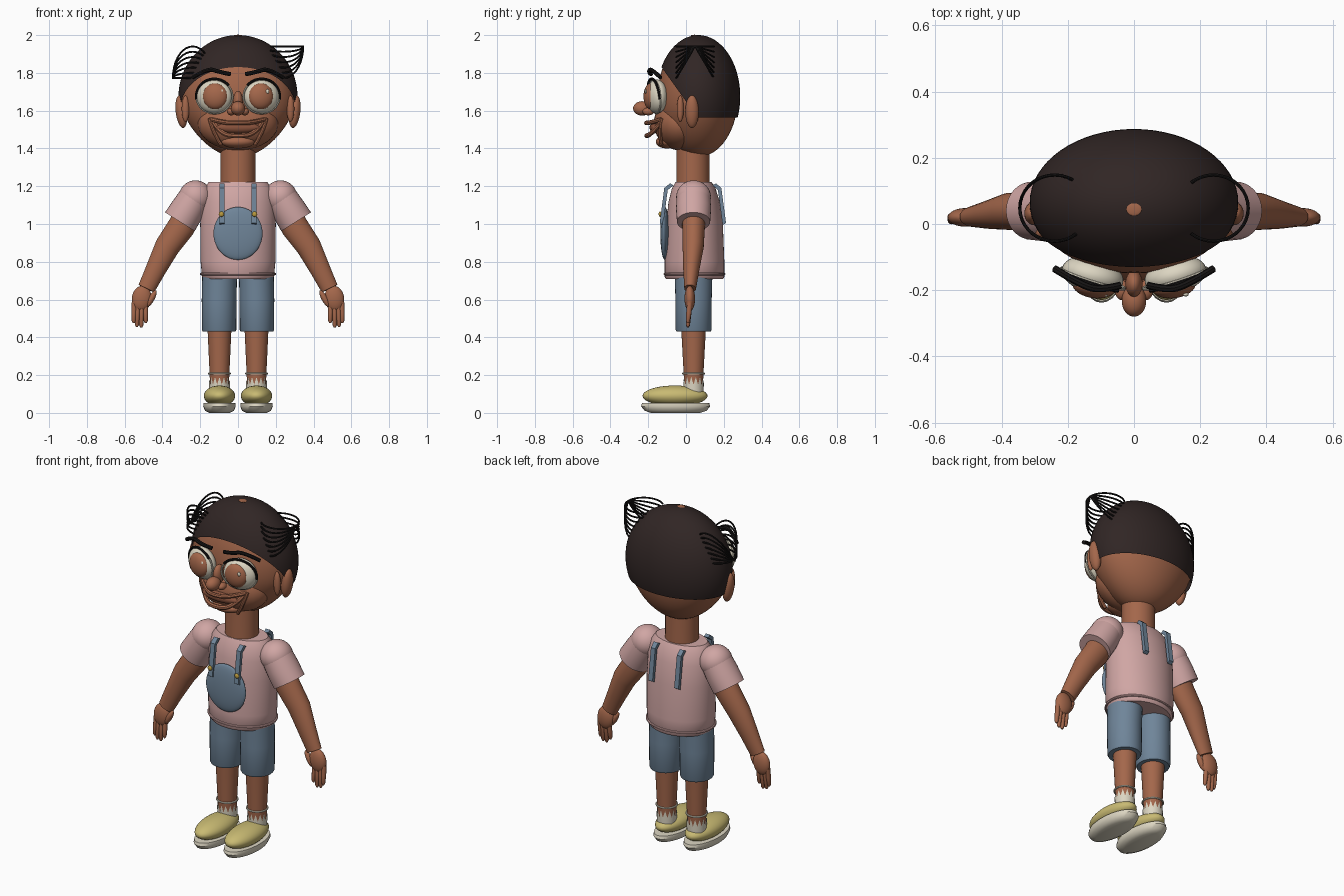
import bpy, bmesh, math
from mathutils import Vector, Matrix

if "Cube" in bpy.data.objects:
    bpy.data.objects.remove(bpy.data.objects["Cube"])

def material(name, rgb):
    m = bpy.data.materials.new(name)
    m.diffuse_color = (*rgb, 1)
    m.use_nodes = True
    m.node_tree.nodes["Principled BSDF"].inputs["Base Color"].default_value = m.diffuse_color
    return m

SKIN = material("brown skin", (.37, .135, .07))
LIP = material("dark lip", (.25, .085, .045))
HAIR = material("dark hair", (.03, .019, .018))
BLACK = material("black", (.008, .007, .007))
PINK = material("pink cotton", (.63, .38, .37))
DENIM = material("blue denim", (.16, .235, .32))
YELLOW = material("yellow shoe", (.58, .49, .17))
CREAM = material("cream", (.72, .67, .54))
GOLD = material("gold", (.5, .33, .05))

def add(name, bm, mat):
    """Turn a bmesh into a smooth object with one material."""
    bmesh.ops.recalc_face_normals(bm, faces=bm.faces)
    me = bpy.data.meshes.new(name)
    bm.to_mesh(me)
    bm.free()
    me.materials.append(mat)
    ob = bpy.data.objects.new(name, me)
    bpy.context.collection.objects.link(ob)
    bpy.ops.object.select_all(action='DESELECT')
    ob.select_set(True)
    bpy.context.view_layer.objects.active = ob
    bpy.ops.object.shade_smooth_by_angle(angle=math.radians(40))
    return ob

def ball_mesh(loc, rad, rot=(0, 0, 0), seg=32, rings=20):
    bm = bmesh.new()
    bmesh.ops.create_uvsphere(bm, u_segments=seg, v_segments=rings, radius=1)
    for v in bm.verts:
        v.co = Vector(a * b for a, b in zip(v.co, rad))
    for i, ax in enumerate("XYZ"):
        bmesh.ops.rotate(bm, verts=bm.verts, matrix=Matrix.Rotation(rot[i], 3, ax))
    bmesh.ops.translate(bm, verts=bm.verts, vec=loc)
    return bm

def ball(name, loc, rad, mat, rot=(0, 0, 0), seg=32, rings=20):
    return add(name, ball_mesh(loc, rad, rot, seg, rings), mat)

def loft(name, stations, mat, seg=32):
    """Skin elliptical sections (x, y, z, side radius, depth radius)."""
    bm = bmesh.new()
    pts = [Vector(s[:3]) for s in stations]
    rows = []
    for i, s in enumerate(stations):
        t = (pts[min(i + 1, len(pts) - 1)] - pts[max(i - 1, 0)]).normalized()
        a = Vector((0, 1, 0)).cross(t).normalized()
        b = t.cross(a)
        rows.append([bm.verts.new(pts[i] + a * s[3] * math.cos(k * math.tau / seg)
                                  + b * s[4] * math.sin(k * math.tau / seg)) for k in range(seg)])
    for r, q in zip(rows, rows[1:]):
        for k in range(seg):
            bm.faces.new((r[k], r[(k + 1) % seg], q[(k + 1) % seg], q[k]))
    bm.faces.new(rows[0])
    bm.faces.new(rows[-1])
    return add(name, bm, mat)

def wire(name, paths, r, mat, cyclic=False, kind='POLY'):
    """Round tubes along paths, converted to a mesh."""
    cu = bpy.data.curves.new(name, 'CURVE')
    cu.dimensions = '3D'
    cu.bevel_depth, cu.bevel_resolution, cu.use_fill_caps = r, 2, True
    for p in paths:
        sp = cu.splines.new(kind)
        sp.points.add(len(p) - 1)
        for q, c in zip(sp.points, p):
            q.co = (*c, 1)
        sp.use_cyclic_u = cyclic
        if kind == 'NURBS':
            sp.order_u, sp.use_endpoint_u = 3, True
    tmp = bpy.data.objects.new(name + "_path", cu)
    bpy.context.collection.objects.link(tmp)
    bpy.context.view_layer.update()
    bm = bmesh.new()
    me = bpy.data.meshes.new_from_object(tmp.evaluated_get(bpy.context.evaluated_depsgraph_get()))
    bm.from_mesh(me)
    bpy.data.objects.remove(tmp)
    bpy.data.meshes.remove(me)
    for f in bm.faces:
        f.material_index = 0
    return add(name, bm, mat)

def circle(cx, cy, z, rx, ry, n=40):
    return [(cx + rx * math.cos(k * math.tau / n), cy + ry * math.sin(k * math.tau / n), z) for k in range(n)]

# head, with a jaw narrowed towards the chin
bm = ball_mesh((0, .063, 1.675), (.303, .212, .32), seg=48, rings=32)
for v in bm.verts:
    v.co.x *= 1 - .12 * max(0, min(1, (1.6 - v.co.z) / .2))
add("head", bm, SKIN)
ball("lower_face", (0, -.03, 1.535), (.215, .14, .145), SKIN)
ball("crown_spot", (0, .045, 1.998), (.023, .02, .004), SKIN)

# hair cap trimmed by a level nape and a sloping hairline
bm = ball_mesh((0, .065, 1.675), (.315, .222, .325), seg=64, rings=48)
for no in ((0, 0, 1), (0, 1.4, 1)):
    bmesh.ops.bisect_plane(bm, geom=bm.verts[:] + bm.edges[:] + bm.faces[:],
                           plane_co=(0, .06, 1.565), plane_no=no, clear_inner=True)
add("hair", bm, HAIR)

# nose and mouth
ball("nose_bridge", (0, -.18, 1.65), (.026, .04, .055), SKIN)
ball("nose_tip", (0, -.232, 1.612), (.037, .048, .038), SKIN)
ball("mouth", (0, -.165, 1.51), (.115, .028, .03), LIP)
wire("upper_lip", [[(-.14, -.13, 1.553), (-.07, -.195, 1.535), (0, -.215, 1.535),
                    (.07, -.195, 1.535), (.14, -.13, 1.553)]], .012, SKIN, kind='NURBS')
wire("lower_lip", [[(-.13, -.13, 1.54), (-.09, -.185, 1.475), (0, -.215, 1.465),
                    (.09, -.185, 1.475), (.13, -.13, 1.54)]], .013, SKIN, kind='NURBS')
ball("chin", (0, -.1, 1.435), (.09, .06, .035), SKIN)

for s in (-1, 1):
    side = "right" if s > 0 else "left"
    # face details
    ball(side + "_nostril", (s * .036, -.2, 1.595), (.022, .03, .02), SKIN)
    ball(side + "_ear", (s * .3, .032, 1.595), (.03, .036, .087), SKIN, (0, s * .12, 0))
    ball(side + "_sideburn", (s * .278, -.03, 1.61), (.02, .018, .07), SKIN)
    wire(side + "_smile_line", [[(s * .15, -.125, 1.56), (s * .135, -.145, 1.49), (s * .09, -.13, 1.42)]],
         .01, SKIN, kind='NURBS')
    ball(side + "_eye", (s * .125, -.155, 1.675), (.095, .055, .09), CREAM, (0, 0, s * .25))
    ball(side + "_iris", (s * .121, -.188, 1.676), (.066, .036, .069), SKIN, (0, 0, s * .15))
    ball(side + "_eye_glint", (s * .121 + .035, -.213, 1.702), (.009, .006, .012), CREAM, seg=12, rings=8)
    wire(side + "_eye_rim", [[(s * (.125 + .096 * math.cos(a)), -.165 + .03 * math.cos(a) - .01 * math.sin(a),
                               1.675 + .09 * math.sin(a)) for a in [math.radians(d) for d in range(0, 360, 10)]]],
         .005, CREAM, cyclic=True)
    wire(side + "_eyelash", [[(s * (.125 + .096 * math.cos(a)), -.17 + .03 * math.cos(a) - .012 * math.sin(a),
                               1.677 + .092 * math.sin(a)) for a in [math.radians(d) for d in range(-10, 150, 8)]]],
         .007, BLACK)
    wire(side + "_eyebrow", [[(s * .04, -.185, 1.793), (s * .1, -.2, 1.805), (s * .16, -.185, 1.825),
                              (s * .24, -.135, 1.775)]], .011, BLACK, kind='NURBS')
    # open strand bun beside the crown, fanning from one outer corner
    top, down = (1.94, -1) if s > 0 else (1.772, 1)
    strands = []
    for k in range(7):
        strands.append([(s * (.24 + .105 * math.cos(a)), .048 + .1 * math.sin(a),
                         top + down * .168 * k / 6 * abs(math.sin(a)))
                        for a in [math.radians(d) for d in range(-130, 131, 10)]])
    wire(side + "_bun_strands", strands, .005, BLACK)

    # sleeve and arm
    ball(side + "_shoulder", (s * .225, .04, 1.143), (.088, .092, .088), PINK)
    loft(side + "_sleeve", [(s * .222, .04, 1.15, .084, .088), (s * .265, .04, 1.08, .09, .093),
                            (s * .308, .04, 1.012, .093, .088)], PINK)
    loft(side + "_arm", [(s * .27, .04, 1.05, .07, .06), (s * .3, .04, .985, .073, .06),
                         (s * .375, .038, .88, .066, .056), (s * .435, .028, .76, .054, .043),
                         (s * .485, .022, .658, .046, .031)], SKIN)
    # hand
    ball(side + "_palm", (s * .51, .02, .605), (.052, .028, .068), SKIN, (0, -s * .12, 0))
    for i, (x0, x1, z1) in enumerate(((.55, .552, .475), (.53, .535, .455), (.51, .512, .452), (.49, .488, .475))):
        loft(side + "_finger_%d" % (i + 1), [(s * x0, .02, .585, .014, .014), (s * (x0 + x1) / 2, .015, .53, .013, .014),
                                            (s * x1, .01, z1 + .012, .011, .011), (s * x1, .01, z1, .005, .005)], SKIN, 12)
    ball(side + "_thumb", (s * .458, .012, .605), (.016, .017, .05), SKIN, (0, -s * .5, 0), 16, 12)

    # shorts, leg, sock and shoe
    loft(side + "_shorts_leg", [(s * .1, .04, .43, .086, .09), (s * .1, .04, .44, .091, .095),
                                (s * .1, .04, .6, .092, .096), (s * .097, .04, .74, .092, .1)], DENIM)
    loft(side + "_leg", [(s * .098, .04, .09, .048, .048), (s * .098, .04, .2, .052, .052),
                         (s * .098, .04, .46, .064, .066)], SKIN)
    wire(side + "_sock_band", [circle(s * .098, .04, .208, .056, .056)], .005, CREAM, cyclic=True)
    bm = bmesh.new()
    n = 28
    low = [bm.verts.new(c) for c in circle(s * .098, .04, .09, .053, .053, n)]
    high = [bm.verts.new(c) for c in circle(s * .098, .04, .15, .055, .055, n)]
    for k in range(n):
        high[k].co.z += .04 * (k % 2)
        bm.faces.new((low[k], low[(k + 1) % n], high[(k + 1) % n], high[k]))
    add(side + "_sock", bm, CREAM)
    ball(side + "_shoe", (s * .098, -.058, .09), (.083, .172, .055), YELLOW)
    loft(side + "_sole", [(s * .098, -.055, 0, .055, .13), (s * .098, -.055, .012, .077, .165),
                          (s * .098, -.055, .035, .086, .183), (s * .098, -.055, .052, .084, .178)], CREAM)

    # overall straps, front and back, with turned-in upper ends
    for tag, ys in (("front", (-.13, -.106, -.075)), ("back", (.203, .178, .15))):
        bm = bmesh.new()
        rows = []
        for y, z in zip(ys, (1.0, 1.185, 1.21)):
            dy = .009
            rows.append([bm.verts.new((s * (.085 + a * .014), y + b * dy, z + (b * dy * (1 if ys[0] > 0 else -1) * .6)))
                         for a, b in ((-1, -1), (1, -1), (1, 1), (-1, 1))])
        for r, q in zip(rows, rows[1:]):
            for k in range(4):
                bm.faces.new((r[k], r[(k + 1) % 4], q[(k + 1) % 4], q[k]))
        bm.faces.new(rows[0])
        bm.faces.new(rows[-1])
        add("%s_%s_strap" % (side, tag), bm, DENIM)
    ball(side + "_button", (s * .088, -.137, 1.052), (.014, .008, .014), GOLD, seg=16, rings=10)

# neck, shirt, hem and bib
loft("neck", [(0, .037, 1.15, .093, .09), (0, .037, 1.25, .092, .088), (0, .037, 1.42, .092, .088)], SKIN)
loft("shirt", [(0, .045, .708, .178, .15), (0, .045, .72, .19, .158), (0, .045, .8, .198, .158),
               (0, .045, 1.0, .2, .15), (0, .042, 1.12, .197, .135), (0, .04, 1.19, .18, .115),
               (0, .04, 1.222, .155, .095)], PINK, 48)
wire("shirt_hem", [circle(0, .045, .735, .195, .157, 48)], .007, PINK, cyclic=True)
ball("bib", (0, -.112, .95), (.13, .024, .14), DENIM)
